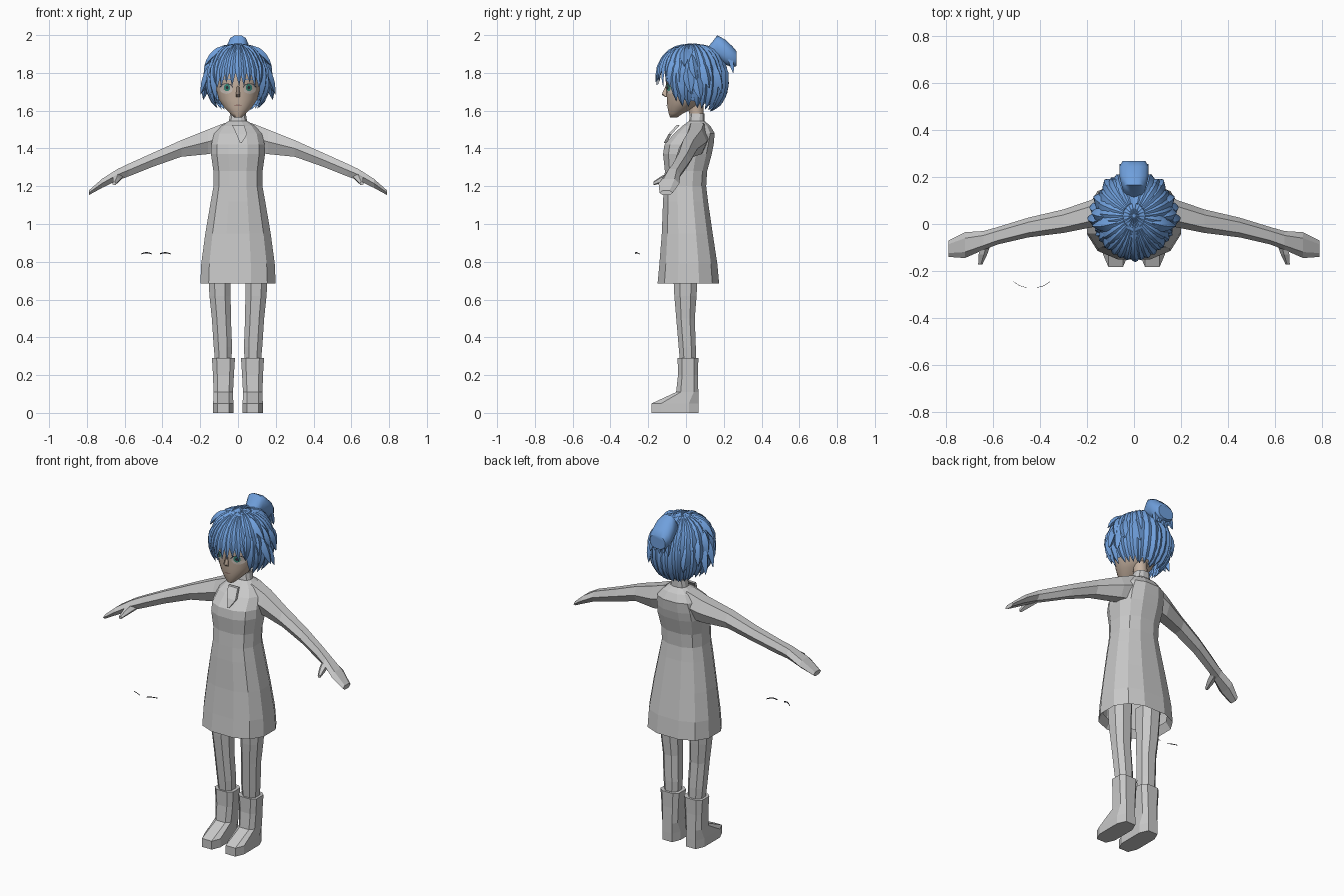
import bpy, bmesh, math, random
from mathutils import Vector as V

if "Cube" in bpy.data.objects:
    bpy.data.objects.remove(bpy.data.objects["Cube"])

random.seed(4)


def mat(name, *c):
    m = bpy.data.materials.new(name)
    m.diffuse_color = (*c, 1)
    m.use_nodes = True
    m.node_tree.nodes["Principled BSDF"].inputs["Base Color"].default_value = m.diffuse_color
    return m


GREY = mat("cloth grey", 0.58, 0.58, 0.58)
BLUE = mat("hair blue", 0.16, 0.35, 0.72)
SKIN = mat("skin", 0.56, 0.44, 0.35)
DARK = mat("lash dark", 0.03, 0.03, 0.04)
WHITE = mat("eye white", 0.62, 0.55, 0.5)
GREEN = mat("iris green", 0.04, 0.26, 0.2)
LIP = mat("lip", 0.33, 0.2, 0.17)


def finish(name, bm, m, smooth=None, mirror=False):
    bmesh.ops.recalc_face_normals(bm, faces=bm.faces[:])
    me = bpy.data.meshes.new(name)
    bm.to_mesh(me)
    bm.free()
    ob = bpy.data.objects.new(name, me)
    bpy.context.collection.objects.link(ob)
    me.materials.append(m)
    if mirror:
        ob.modifiers.new("mirror", 'MIRROR')
    if smooth:
        bpy.ops.object.select_all(action='DESELECT')
        ob.select_set(True)
        bpy.context.view_layer.objects.active = ob
        bpy.ops.object.shade_smooth_by_angle(angle=math.radians(smooth))
    return ob


def ring(c, u, v, n, p=1.0, turn=0.5):
    """Superellipse section around c with half-axes u and v."""
    pts = []
    for i in range(n):
        a = 2 * math.pi * (i + turn) / n
        f = lambda t: math.copysign(abs(t) ** p, t)
        pts.append(V(c) + V(u) * f(math.cos(a)) + V(v) * f(math.sin(a)))
    return pts


def loft(bm, rings, start=True, end=True):
    vs = [[bm.verts.new(p) for p in r] for r in rings]
    n = len(vs[0])
    for a, b in zip(vs, vs[1:]):
        for i in range(n):
            j = (i + 1) % n
            bm.faces.new((a[i], a[j], b[j], b[i]))
    if start:
        bm.faces.new(vs[0])
    if end:
        bm.faces.new(vs[-1])


def stack(name, rows, n, m, p=1.0, start=True, end=True, smooth=None, mirror=False):
    """Horizontal sections: z, x centre, x half-width, y front, y back."""
    bm = bmesh.new()
    loft(bm, [ring((x, (f + b) / 2, z), (w, 0, 0), (0, (b - f) / 2, 0), n, p)
              for z, x, w, f, b in rows], start, end)
    return finish(name, bm, m, smooth, mirror)


# Dress, open at the hem, with a short turned-in edge
stack("dress", [(0.73, 0, 0.18, -0.13, 0.15), (0.685, 0, 0.205, -0.155, 0.18),
                (0.79, 0, 0.2, -0.145, 0.17), (0.95, 0, 0.178, -0.132, 0.145),
                (1.12, 0, 0.148, -0.125, 0.12), (1.2, 0, 0.133, -0.12, 0.11),
                (1.28, 0, 0.134, -0.115, 0.115), (1.37, 0, 0.147, -0.125, 0.14),
                (1.42, 0, 0.145, -0.118, 0.15), (1.48, 0, 0.13, -0.065, 0.155),
                (1.52, 0, 0.095, -0.02, 0.13), (1.545, 0, 0.05, 0.015, 0.1),
                (1.585, 0, 0.042, 0.02, 0.1)], 12, GREY, 0.8, False, True)
# Collar flap
bm = bmesh.new()
loft(bm, [ring((0.0, -0.04, 1.525), (0.045, 0, 0), (0, 0.012, 0), 4),
          ring((0.02, -0.085, 1.475), (0.04, 0, 0), (0, 0.012, 0), 4),
          ring((0.015, -0.11, 1.43), (0.008, 0, 0), (0, 0.01, 0), 4)])
finish("collar_flap", bm, GREY)

# Arms: x, y, z, y half-width, z half-height
bm = bmesh.new()
loft(bm, [ring((x, y, z), (0, ry, 0), (0, 0, rz), 6, 0.9, 0) for x, y, z, ry, rz in
          [(0.07, 0.06, 1.46, 0.065, 0.085), (0.16, 0.05, 1.435, 0.06, 0.074),
           (0.3, 0.012, 1.4, 0.05, 0.05), (0.45, -0.015, 1.34, 0.042, 0.042),
           (0.58, -0.05, 1.285, 0.037, 0.038), (0.64, -0.07, 1.26, 0.04, 0.034),
           (0.72, -0.09, 1.215, 0.055, 0.027), (0.79, -0.105, 1.165, 0.035, 0.014)]])
loft(bm, [ring((x, y, z), (r, 0, 0), (0, 0, r), 5) for x, y, z, r in
          [(0.63, -0.07, 1.255, 0.026), (0.645, -0.13, 1.235, 0.02),
           (0.655, -0.172, 1.215, 0.01)]])
finish("arms", bm, GREY, mirror=True)

# Legs and boots
stack("legs", [(0.27, 0.078, 0.046, -0.035, 0.055), (0.35, 0.08, 0.052, -0.042, 0.055),
               (0.5, 0.088, 0.054, -0.055, 0.05), (0.62, 0.095, 0.06, -0.066, 0.06),
               (0.8, 0.1, 0.066, -0.075, 0.07)], 8, GREY, 0.85, mirror=True)
stack("boots", [(0, 0.078, 0.056, -0.188, 0.072), (0.05, 0.078, 0.056, -0.188, 0.072),
                (0.11, 0.078, 0.054, -0.055, 0.068), (0.2, 0.077, 0.058, -0.045, 0.066),
                (0.29, 0.077, 0.064, -0.047, 0.068)], 8, GREY, 0.6, mirror=True)

# Head and neck
FACE = [(1.565, 0, 0.02, -0.085, -0.045), (1.585, 0, 0.042, -0.092, -0.015),
        (1.62, 0, 0.076, -0.099, 0.05), (1.66, 0, 0.103, -0.102, 0.1),
        (1.72, 0, 0.118, -0.106, 0.14), (1.78, 0, 0.12, -0.11, 0.15),
        (1.85, 0, 0.11, -0.1, 0.15), (1.9, 0, 0.08, -0.06, 0.12)]
stack("head", FACE, 24, SKIN, smooth=60)
stack("neck", [(1.55, 0, 0.036, 0.025, 0.095), (1.66, 0, 0.04, 0.0, 0.09)],
      10, SKIN, smooth=40)
bm = bmesh.new()
loft(bm, [ring((0, -0.098, 1.73), (0.008, 0, 0), (0, 0.01, 0), 6),
          ring((0, -0.113, 1.685), (0.012, 0, 0), (0, 0.016, 0), 6),
          ring((0, -0.1, 1.672), (0.012, 0, 0), (0, 0.01, 0), 6)])
finish("nose", bm, SKIN, 60)


def face_y(x, z):
    for a, b in zip(FACE, FACE[1:]):
        if a[0] <= z <= b[0]:
            t = (z - a[0]) / (b[0] - a[0])
            w, f, k = [a[i] + (b[i] - a[i]) * t for i in (2, 3, 4)]
            return (f + k) / 2 - (k - f) / 2 * math.sqrt(max(0, 1 - (x / w) ** 2))
    return 0


def plate(name, cx, cz, rx, rz, m, lift, hole=0.0, a0=0, a1=360):
    """Thin elliptical patch, or ring segment, laid over the face."""
    bm = bmesh.new()
    rows = []
    for i in range(17):
        a = math.radians(a0 + (a1 - a0) * i / 16)
        rows.append([])
        for k in (hole, 1):
            x, z = cx + rx * k * math.cos(a), cz + rz * k * math.sin(a)
            rows[-1].append(bm.verts.new((x, face_y(x, z) - lift, z)))
    for a, b in zip(rows, rows[1:]):
        bm.faces.new((a[0], a[1], b[1], b[0]))
    bmesh.ops.remove_doubles(bm, verts=bm.verts[:], dist=1e-5)
    finish(name, bm, m, 60)


# Eyes, brows and mouth
for side, s in (("left", 1), ("right", -1)):
    plate(side + "_eye_white", s * 0.062, 1.715, 0.034, 0.026, WHITE, 0.002)
    plate(side + "_iris", s * 0.058, 1.722, 0.017, 0.019, GREEN, 0.004)
    plate(side + "_pupil", s * 0.058, 1.722, 0.007, 0.009, DARK, 0.006)
    plate(side + "_lash", s * 0.062, 1.715, 0.038, 0.03, DARK, 0.005, 0.86, 15, 165)
    plate(side + "_brow", s * 0.06, 1.74, 0.042, 0.03, BLUE, 0.004, 0.85, 40, 140)
plate("mouth", 0, 1.628, 0.022, 0.004, LIP, 0.003)

# Loose lash strips floating beside the body
bm = bmesh.new()
for s in (-1, 1):
    row = []
    for i in range(6):
        t = i / 5
        x, y = -0.435 + s * (0.022 + 0.055 * t), -0.268 + 0.024 * t * t
        z = 0.842 + 0.006 * math.sin(t * math.pi)
        row.append((bm.verts.new((x, y, z - 0.003)), bm.verts.new((x, y - 0.002, z + 0.003))))
    for a, b in zip(row, row[1:]):
        bm.faces.new((a[0], b[0], b[1], a[1]))
finish("loose_lashes", bm, DARK)


# Hair: a cap whose lower edge follows the hairline, covered with tapered locks
def scalp(a, phi, k=1.0):
    """Point on the hair shell; a is degrees from the front, phi from the top."""
    a, phi = math.radians(a), math.radians(phi)
    r, c = math.sin(phi), math.cos(phi)
    if c < 0:
        r = r ** 0.6
    return V((0.15 * k * r * math.sin(a), 0.035 - 0.17 * k * r * math.cos(a),
              1.78 + (0.175 if c > 0 else 0.2) * c * (k if c > 0 else 1)))


def hairline(a):
    a = abs(a)
    if a < 40:
        return 78
    return 78 + (a - 40) * 1.9 if a < 65 else 125.5 + (a - 65) * 0.18


bm = bmesh.new()
angles = [-180 + i * 10 for i in range(36)]
loft(bm, [[scalp(a, 3 + (hairline(a) - 3) * t / 12, 0.99 + 0.02 * (i % 2))
           for i, a in enumerate(angles)] for t in range(13)], True, False)


def lock(a0, p0, a1, p1, k, width, thick=0.02):
    rings, steps = [], 6
    path = []
    for i in range(steps + 1):
        t = i / steps
        path.append(scalp(a0 + (a1 - a0) * t, p0 + (p1 - p0) * t,
                          1.0 + 0.03 * math.sin(t * math.pi) + (k - 1) * t * t))
    for i, c in enumerate(path):
        d = (path[min(i + 1, steps)] - path[max(i - 1, 0)]).normalized()
        out = (c - V((0, 0.035, 1.77))).normalized()
        side = d.cross(out).normalized()
        out = side.cross(d)
        w = (0.35, 0.75, 1, 1, 0.85, 0.5, 0.03)[i]
        rings.append(ring(c, side * width * w, out * thick * w, 4, 1, 0))
    loft(bm, rings)


for a in range(-40, 41, 10):                       # fringe
    lock(a * 0.8, 22, a * 1.1, 97 + (a // 10 % 2) * 6 + abs(a) * 0.1, 1.12, 0.024, 0.012)
for s in (-1, 1):
    for a in range(48, 180, 12):                   # sides and back
        j = random.uniform(-6, 6)
        lock(s * a, 50, s * (a + j), hairline(a) + 10 + abs(j), 1.06, 0.034)
        lock(s * (a - 5), 18, s * (a + 3 + j), 98 + 3 * j, 1.06, 0.03, 0.014)
    for a, phi, k in ((88, 118, 1.42), (102, 128, 1.45), (78, 76, 1.26), (115, 108, 1.25),
                      (140, 116, 1.26), (95, 95, 1.2), (70, 122, 1.15)):  # flicked tips
        lock(s * (a - 8), phi - 50, s * a, phi, k, 0.028)
lock(0, 15, 2, 104, 1.16, 0.024, 0.012)
lock(180, 70, 180, 158, 0.95, 0.04)
finish("hair", bm, BLUE, 40)

# Bun: y, z middle, x half-width, z half-height, with ragged tips below
bm = bmesh.new()
loft(bm, [ring((0, y, z), (w, 0, 0), (0, 0, h), 12, 0.8) for y, z, w, h in
          [(0.1, 1.89, 0.035, 0.03), (0.135, 1.915, 0.045, 0.045), (0.165, 1.935, 0.055, 0.065),
           (0.205, 1.912, 0.064, 0.068), (0.245, 1.885, 0.064, 0.058),
           (0.268, 1.875, 0.05, 0.04)]])
for i in range(-2, 3):
    x = i * 0.024
    loft(bm, [ring((x * k, y, z), (r, 0, 0), (0, r, 0), 4) for k, y, z, r in
              [(1, 0.235, 1.87, 0.018), (1.1, 0.245, 1.83, 0.014),
               (1.25, 0.25, 1.8 + 0.01 * (i % 2), 0.002)]])
finish("hair_bun", bm, BLUE, 40)
